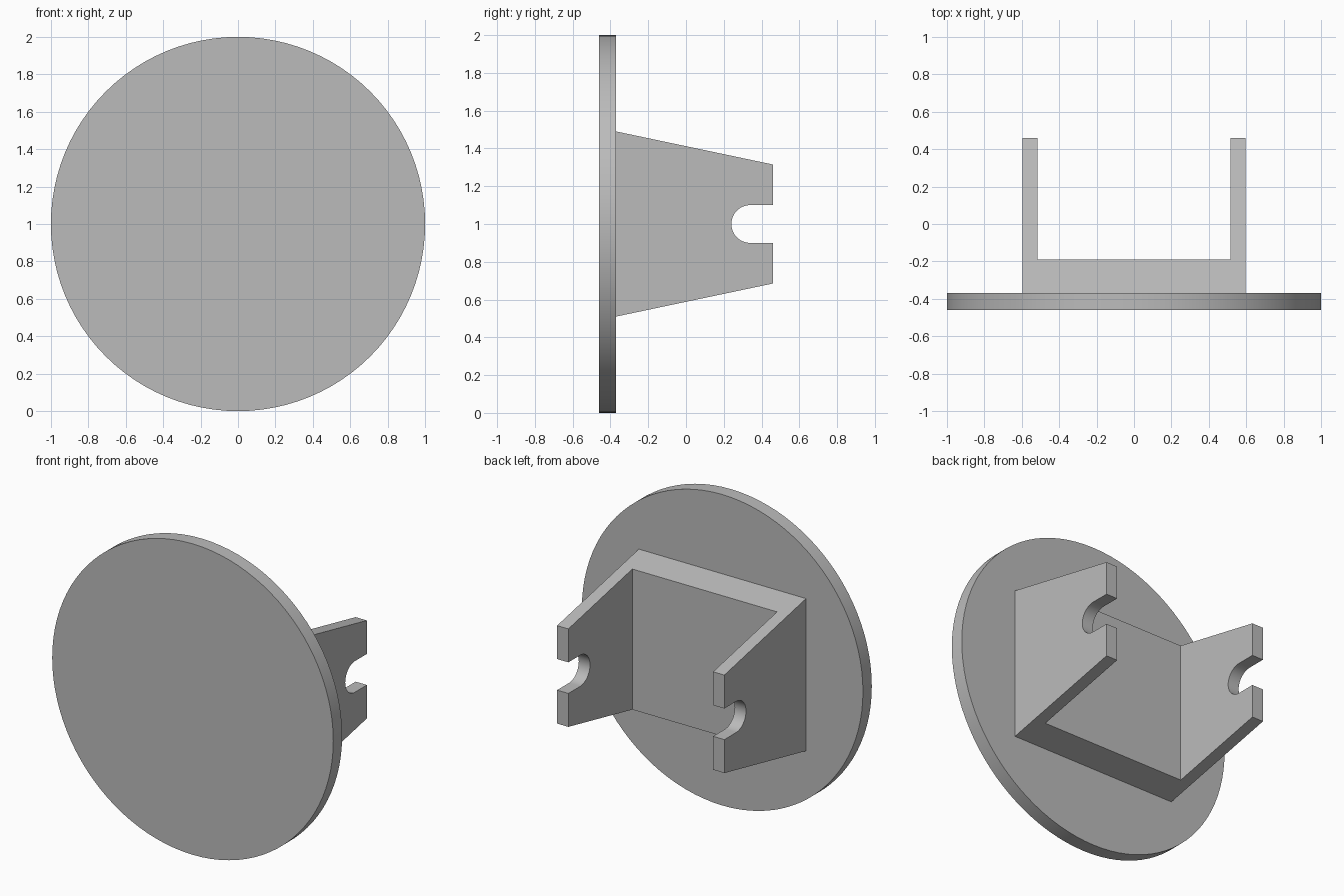
import bpy, bmesh
from math import sin, cos, pi
from mathutils import Matrix, Vector

cube = bpy.data.objects.get("Cube")
if cube:
    bpy.data.objects.remove(cube, do_unlink=True)

grey = bpy.data.materials.new("plain_grey")
grey.use_nodes = True
colour = (0.5, 0.5, 0.5, 1)
grey.diffuse_color = colour
grey.node_tree.nodes["Principled BSDF"].inputs["Base Color"].default_value = colour


def finish(name, bm):
    """Turn a bmesh into a named object with the grey material."""
    bmesh.ops.recalc_face_normals(bm, faces=bm.faces)
    mesh = bpy.data.meshes.new(name)
    bm.to_mesh(mesh)
    bm.free()
    mesh.materials.append(grey)
    obj = bpy.data.objects.new(name, mesh)
    bpy.context.collection.objects.link(obj)
    return obj


def smooth(obj):
    bpy.ops.object.select_all(action='DESELECT')
    obj.select_set(True)
    bpy.context.view_layer.objects.active = obj
    bpy.ops.object.shade_smooth_by_angle(angle=pi / 6)


FRONT, PLATE_BACK, TIP = -0.46, -0.37, 0.46
HALF_WIDTH, INNER, WEB_BACK = 0.595, 0.515, -0.19
MID = 1.0

# Round face plate
bm = bmesh.new()
bmesh.ops.create_cone(
    bm, cap_ends=True, segments=96, radius1=1, radius2=1,
    depth=PLATE_BACK - FRONT,
    matrix=Matrix.Translation((0, (FRONT + PLATE_BACK) / 2, MID)) @ Matrix.Rotation(pi / 2, 4, 'X'))
smooth(finish("round_plate", bm))

# Bracket: tapered side profile with a round-ended slot, extruded across x
slot_r, slot_y, steps = 0.1, 0.34, 24
profile = [(PLATE_BACK, -0.49), (TIP, -0.315), (TIP, -slot_r)]
for i in range(steps + 1):
    a = -pi / 2 - pi * i / steps
    profile.append((slot_y + slot_r * cos(a), slot_r * sin(a)))
profile += [(TIP, slot_r), (TIP, 0.315), (PLATE_BACK, 0.49)]

bm = bmesh.new()
side = bm.faces.new([bm.verts.new((-HALF_WIDTH, y, MID + z)) for y, z in profile])
moved = bmesh.ops.extrude_face_region(bm, geom=[side], use_keep_orig=True)["geom"]
bmesh.ops.translate(bm, vec=(2 * HALF_WIDTH, 0, 0),
                    verts=[v for v in moved if isinstance(v, bmesh.types.BMVert)])
bracket = finish("forked_bracket", bm)

# Hollow out the space between the two arms
bm = bmesh.new()
bmesh.ops.create_cube(bm, size=1)
bmesh.ops.scale(bm, vec=(2 * INNER, 1, 2), verts=bm.verts)
bmesh.ops.translate(bm, vec=Vector((0, WEB_BACK + 0.5, MID)), verts=bm.verts)
cutter = finish("pocket_cutter", bm)
cutter.hide_render = True
cut = bracket.modifiers.new("pocket", 'BOOLEAN')
cut.operation = 'DIFFERENCE'
cut.solver = 'EXACT'
cut.object = cutter
smooth(bracket)
bpy.ops.object.modifier_apply(modifier=cut.name)
bpy.data.objects.remove(cutter, do_unlink=True)
